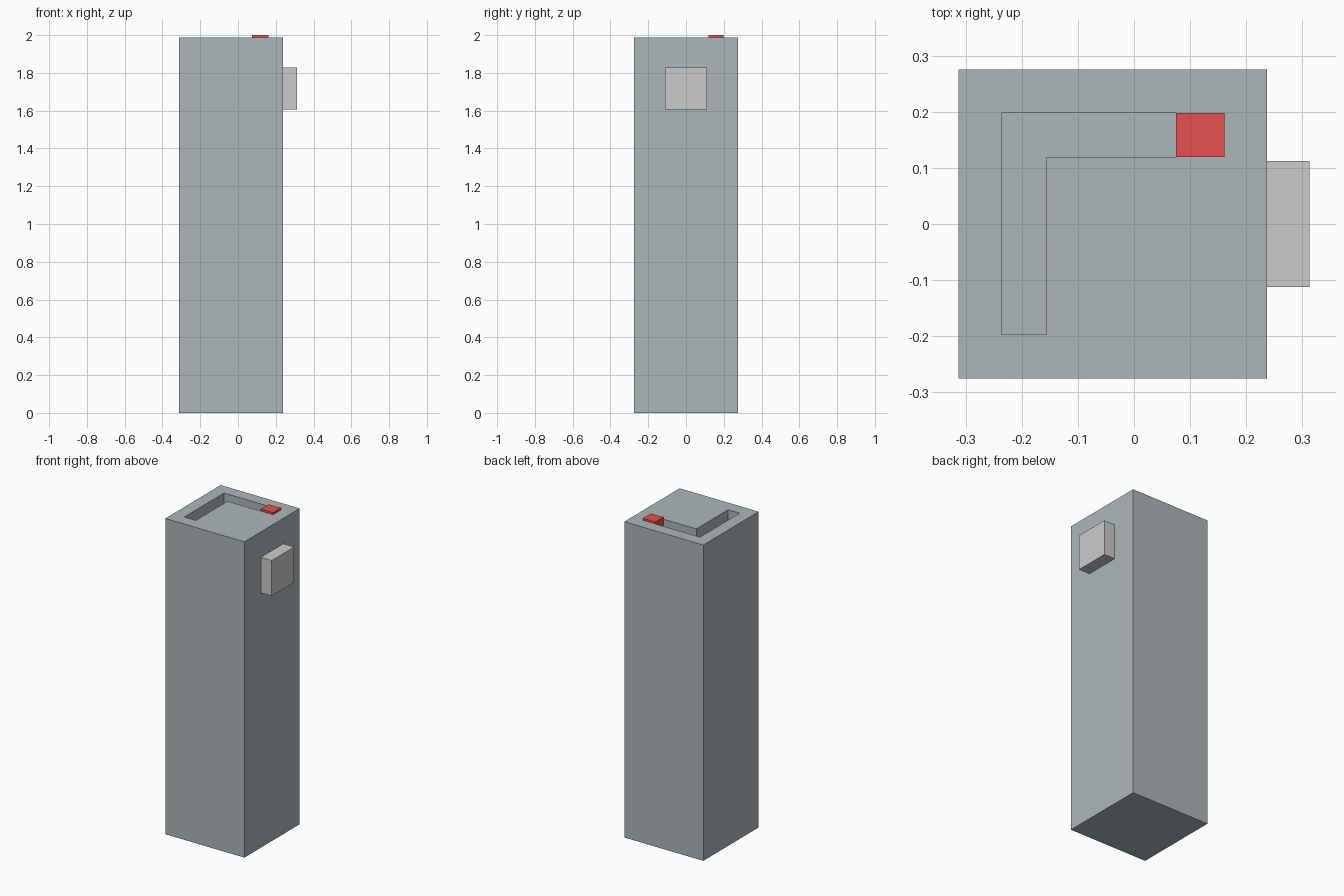
import bpy, bmesh

if "Cube" in bpy.data.objects:
    bpy.data.objects.remove(bpy.data.objects["Cube"])


def prism(name, outline, z0, z1, color=None):
    """Extrude a flat outline (counter-clockwise) from z0 up to z1."""
    bm = bmesh.new()
    face = bm.faces.new([bm.verts.new((x, y, z0)) for x, y in outline])
    top = bmesh.ops.extrude_face_region(bm, geom=[face])["geom"]
    bmesh.ops.translate(bm, vec=(0, 0, z1 - z0),
                        verts=[v for v in top if isinstance(v, bmesh.types.BMVert)])
    bmesh.ops.recalc_face_normals(bm, faces=bm.faces)
    mesh = bpy.data.meshes.new(name)
    bm.to_mesh(mesh)
    bm.free()
    obj = bpy.data.objects.new(name, mesh)
    bpy.context.collection.objects.link(obj)
    if color:
        mat = bpy.data.materials.new(name + "_colour")
        mat.diffuse_color = (*color, 1)
        mat.use_nodes = True
        mat.node_tree.nodes["Principled BSDF"].inputs["Base Color"].default_value = mat.diffuse_color
        mesh.materials.append(mat)
    return obj


def rect(x0, x1, y0, y1):
    return [(x0, y0), (x1, y0), (x1, y1), (x0, y1)]


TOP = 1.988                          # top of the body
DEPTH = 0.079                        # depth of the groove
X0, X1, X2 = -0.236, -0.156, 0.161   # groove outer, inner and end x
Y0, Y1, Y2 = -0.197, 0.119, 0.198    # groove end, inner and outer y

# Tall square body
body = prism("body", rect(-0.313, 0.237, -0.275, 0.275), 0, TOP, (0.42, 0.47, 0.49))

# L-shaped groove cut into the top
cutter = prism("groove_cutter",
               [(X0, Y0), (X1, Y0), (X1, Y1), (X2, Y1), (X2, Y2), (X0, Y2)],
               TOP - DEPTH, TOP + 0.1)
cutter.hide_render = True
groove = body.modifiers.new("groove", 'BOOLEAN')
groove.operation = 'DIFFERENCE'
groove.solver = 'EXACT'
groove.object = cutter
bpy.context.view_layer.objects.active = body
bpy.ops.object.modifier_apply(modifier="groove")
bpy.data.objects.remove(cutter)

# Red button at the end of the groove
prism("red_button", rect(0.075, X2, Y1, Y2), TOP - DEPTH, 2.0, (0.8, 0.08, 0.08))

# Block on the right side
prism("side_block", rect(0.237, 0.313, -0.112, 0.112), 1.605, 1.828)
